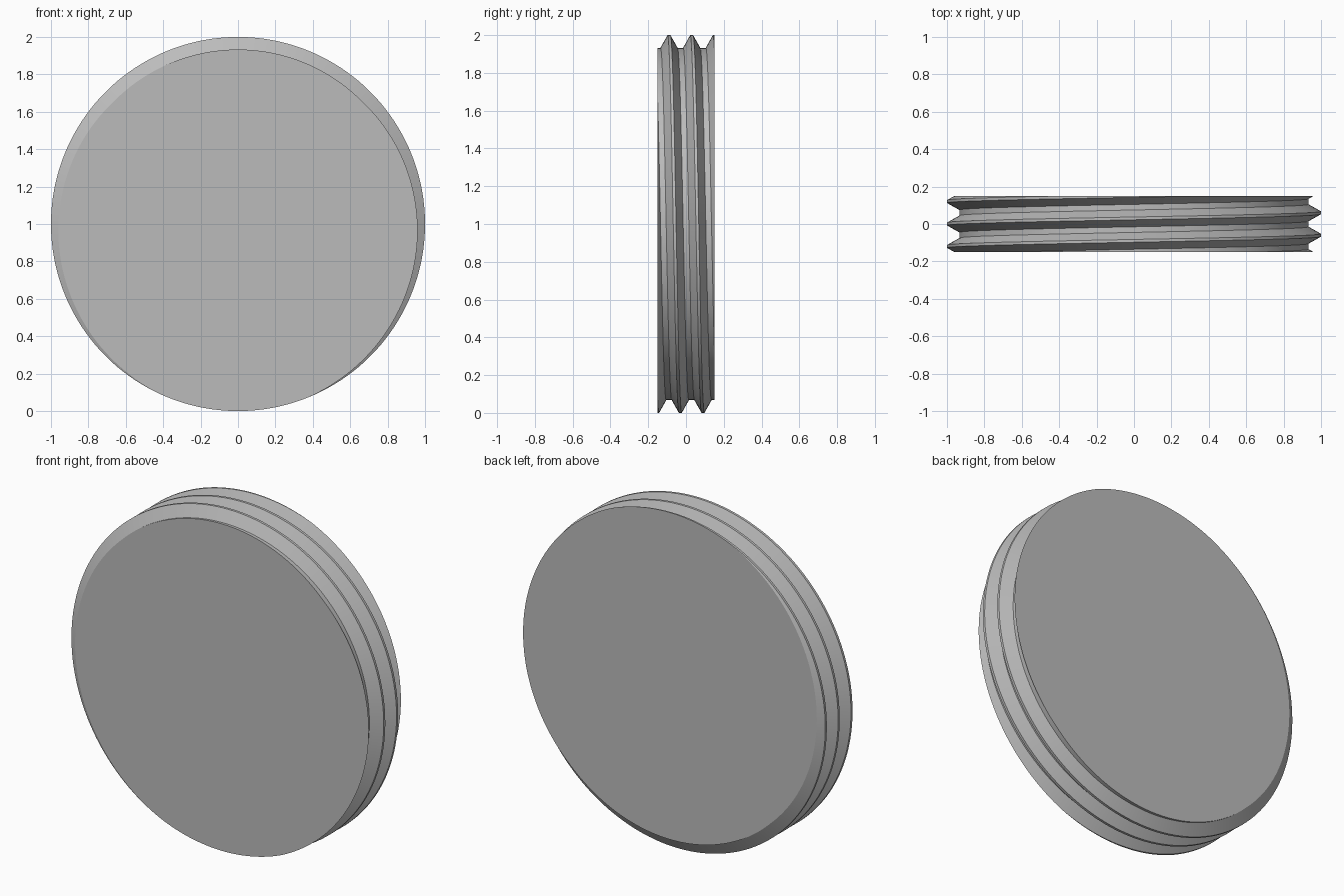
import bpy, bmesh, math

if "Cube" in bpy.data.objects:
    bpy.data.objects.remove(bpy.data.objects["Cube"])

PITCH, HALF, ROOT = 0.12, 0.15, 0.933
SEGS = 180

grey = bpy.data.materials.new("mid grey")
grey.diffuse_color = (0.5, 0.5, 0.5, 1)
grey.use_nodes = True
grey.node_tree.nodes["Principled BSDF"].inputs["Base Color"].default_value = grey.diffuse_color

# One pitch of the thread: (offset along the axis, radius)
tooth = [(-0.045, ROOT), (-0.0075, 1.0), (0.0075, 1.0), (0.045, ROOT)]
profile = [(k * PITCH + y, r) for k in range(-3, 4) for y, r in tooth]

# Sweep the profile round the axis, advancing one pitch per turn
bm = bmesh.new()
rows = []
for i in range(SEGS + 1):
    t = i / SEGS
    a = 2 * math.pi * t
    rows.append([bm.verts.new((r * math.sin(a), y - 0.09 + PITCH * t, 1 + r * math.cos(a)))
                 for y, r in profile])
for p, q in zip(rows, rows[1:]):
    for j in range(len(profile) - 1):
        bm.faces.new((p[j], p[j + 1], q[j + 1], q[j]))
bmesh.ops.remove_doubles(bm, verts=bm.verts, dist=1e-5)

# Trim both ends flat
for side in (-1, 1):
    bmesh.ops.bisect_plane(bm, geom=bm.verts[:] + bm.edges[:] + bm.faces[:], dist=1e-6,
                           plane_co=(0, side * HALF, 0), plane_no=(0, side, 0), clear_outer=True)
bmesh.ops.remove_doubles(bm, verts=bm.verts, dist=1e-5)
for f in bm.faces:
    f.smooth = True

# Flat end caps
for side in (-1, 1):
    rim = [e for e in bm.edges if e.is_boundary
           and all(abs(v.co.y - side * HALF) < 1e-4 for v in e.verts)]
    for f in bmesh.ops.holes_fill(bm, edges=rim, sides=0)["faces"]:
        f.smooth = False
bmesh.ops.recalc_face_normals(bm, faces=bm.faces)

# Keep cap rims and thread ridges sharp
for e in bm.edges:
    if len(e.link_faces) == 2 and e.calc_face_angle(0) > math.radians(25):
        e.smooth = False

mesh = bpy.data.meshes.new("threaded_disc")
bm.to_mesh(mesh)
bm.free()
mesh.materials.append(grey)
disc = bpy.data.objects.new("threaded_disc", mesh)
bpy.context.collection.objects.link(disc)
